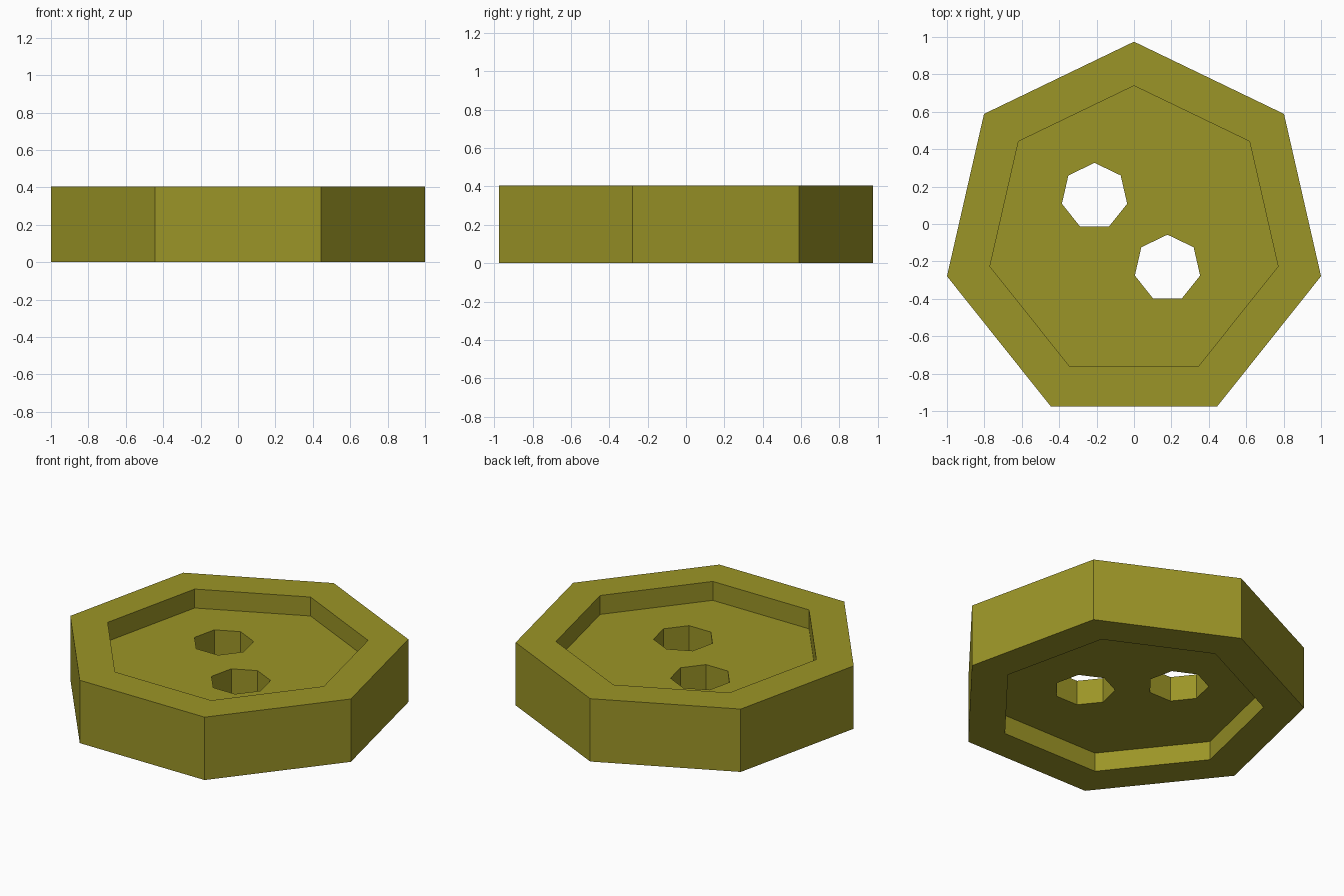
import bpy, bmesh, math

if "Cube" in bpy.data.objects:
    bpy.data.objects.remove(bpy.data.objects["Cube"])

SIDES = 7
CY = -0.051          # centre of the heptagon so its bounds are centred on y = 0
HEIGHT, RECESS = 0.405, 0.122
R_OUT, R_IN, R_HOLE = 1.0257, 0.79, 0.179
HOLES = [(-0.211, 0.148), (0.179, -0.236)]

bm = bmesh.new()


def ring(cx, cy, r, z):
    """Heptagon loop of vertices with one corner pointing to +y."""
    return [bm.verts.new((cx + r * math.cos(math.pi / 2 + i * math.tau / SIDES),
                          cy + r * math.sin(math.pi / 2 + i * math.tau / SIDES), z))
            for i in range(SIDES)]


def bridge(a, b):
    for i in range(SIDES):
        j = (i + 1) % SIDES
        bm.faces.new((a[i], a[j], b[j], b[i]))


def edges(loop):
    return [bm.edges.get((loop[i], loop[(i + 1) % SIDES])) for i in range(SIDES)]


# Rim: outer wall, flat top and bottom borders, recess walls
z_lo, z_hi = RECESS, HEIGHT - RECESS
profile = [(R_IN, z_lo), (R_IN, 0), (R_OUT, 0), (R_OUT, HEIGHT), (R_IN, HEIGHT), (R_IN, z_hi)]
rings = [ring(0, CY, r, z) for r, z in profile]
for a, b in zip(rings, rings[1:]):
    bridge(a, b)

# Thread holes through the recessed web
floor_edges = {z_lo: edges(rings[0]), z_hi: edges(rings[-1])}
for x, y in HOLES:
    low, high = ring(x, y, R_HOLE, z_lo), ring(x, y, R_HOLE, z_hi)
    bridge(low, high)
    floor_edges[z_lo] += edges(low)
    floor_edges[z_hi] += edges(high)

# Recess floors on both sides, filled around the holes
for z, es in floor_edges.items():
    bmesh.ops.triangle_fill(bm, use_beauty=True, use_dissolve=False,
                            edges=es, normal=(0, 0, 1))
bmesh.ops.recalc_face_normals(bm, faces=bm.faces[:])

mesh = bpy.data.meshes.new("button")
bm.to_mesh(mesh)
bm.free()

olive = bpy.data.materials.new("olive")
olive.diffuse_color = (0.33, 0.30, 0.02, 1)
olive.use_nodes = True
olive.node_tree.nodes["Principled BSDF"].inputs["Base Color"].default_value = olive.diffuse_color
mesh.materials.append(olive)
bpy.context.collection.objects.link(bpy.data.objects.new("button", mesh))
